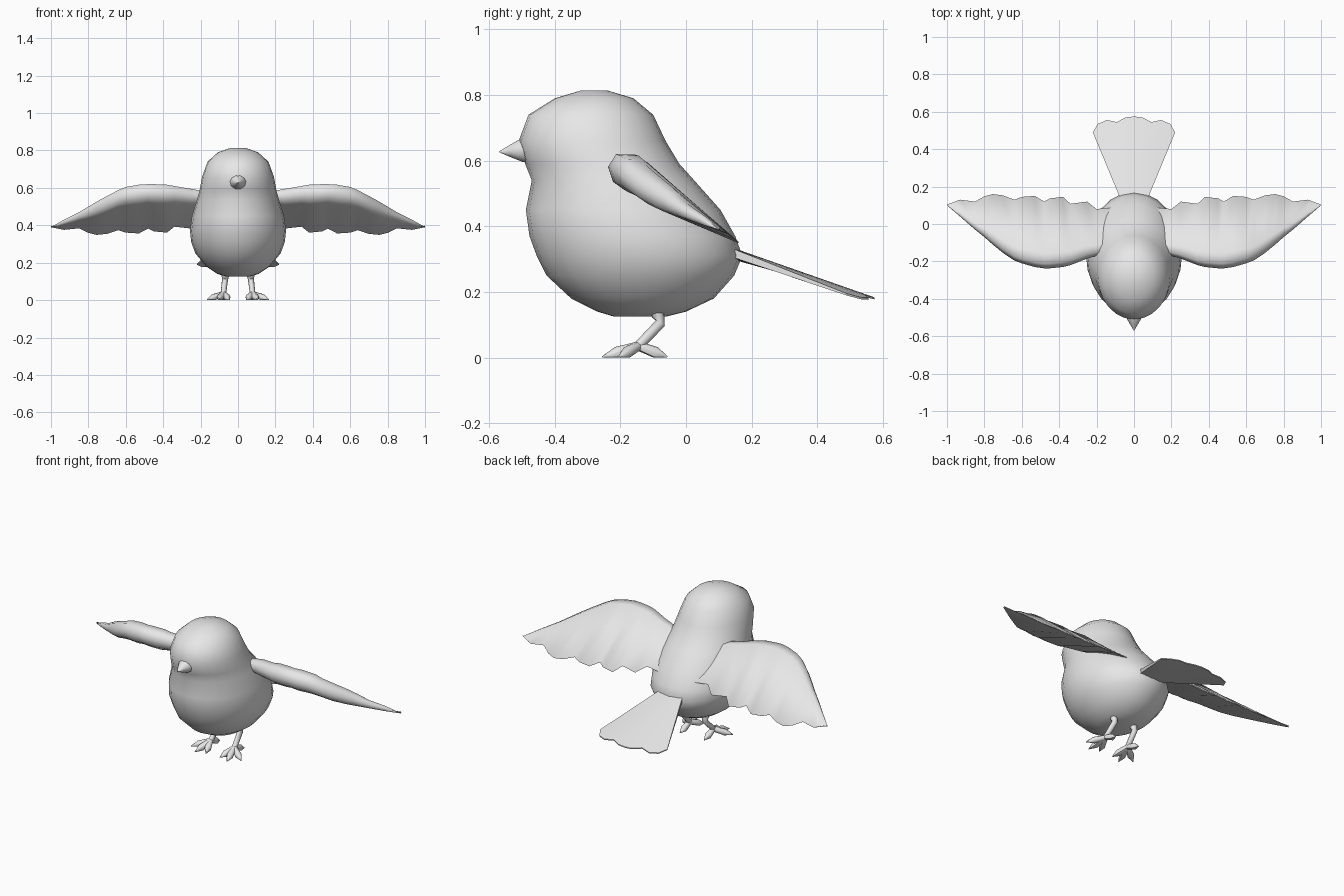
import bpy, bmesh, math
from mathutils import Vector

if "Cube" in bpy.data.objects:
    bpy.data.objects.remove(bpy.data.objects["Cube"])

grey = bpy.data.materials.new("light_grey")
grey.diffuse_color = (0.8, 0.8, 0.8, 1)
grey.use_nodes = True
grey.node_tree.nodes["Principled BSDF"].inputs["Base Color"].default_value = grey.diffuse_color


def loft(name, ring_sets, angle=45, mirror=False):
    """Skin one or more stacks of closed rings, with capped ends."""
    bm = bmesh.new()
    for rings in ring_sets:
        rows = [[bm.verts.new(p) for p in ring] for ring in rings]
        n = len(rows[0])
        for a, b in zip(rows, rows[1:]):
            for i in range(n):
                j = (i + 1) % n
                bm.faces.new((a[i], a[j], b[j], b[i]))
        bm.faces.new(rows[0])
        bm.faces.new(rows[-1])
    bmesh.ops.recalc_face_normals(bm, faces=bm.faces)
    mesh = bpy.data.meshes.new(name)
    bm.to_mesh(mesh)
    bm.free()
    ob = bpy.data.objects.new(name, mesh)
    bpy.context.collection.objects.link(ob)
    mesh.materials.append(grey)
    bpy.ops.object.select_all(action='DESELECT')
    ob.select_set(True)
    bpy.context.view_layer.objects.active = ob
    bpy.ops.object.shade_smooth_by_angle(angle=math.radians(angle))
    if mirror:
        ob.modifiers.new("mirror", 'MIRROR')
    return ob


def tube(path, radii, sides=8):
    """Rings along a path, kept above the ground."""
    pts = [Vector(p) for p in path]
    rings = []
    for i, p in enumerate(pts):
        d = (pts[min(i + 1, len(pts) - 1)] - pts[max(i - 1, 0)]).normalized()
        u = d.cross(Vector((1, 0, 0.01))).normalized() if abs(d.x) < 0.8 else d.cross(Vector((0, 0, 1))).normalized()
        v = d.cross(u)
        ring = []
        for k in range(sides):
            a = math.tau * k / sides
            q = p + radii[i] * (math.cos(a) * u + math.sin(a) * v)
            q.z = max(q.z, 0)
            ring.append(q)
        rings.append(ring)
    return rings


# Body and head: height, front y, back y, half width
BODY = [(0.125, -0.22, -0.06, 0.06), (0.14, -0.27, 0.0, 0.11),
        (0.18, -0.35, 0.085, 0.17), (0.25, -0.425, 0.147, 0.228),
        (0.31, -0.455, 0.172, 0.25), (0.37, -0.477, 0.15, 0.257),
        (0.45, -0.488, 0.105, 0.246), (0.54, -0.47, 0.025, 0.218),
        (0.59, -0.49, -0.02, 0.205), (0.66, -0.51, -0.062, 0.192),
        (0.74, -0.48, -0.10, 0.163), (0.79, -0.40, -0.16, 0.108),
        (0.814, -0.32, -0.24, 0.04)]
loft("body", [[[(w * math.sin(math.tau * k / 24),
                 (f + b) / 2 - (b - f) / 2 * math.cos(math.tau * k / 24), z)
                for k in range(24)] for z, f, b, w in BODY]], 60)

# Beak: cone with a slightly drooping tip
loft("beak", [[[(r * 1.1 * math.cos(math.tau * k / 10), y, z + r * math.sin(math.tau * k / 10))
                for k in range(10)]
               for y, z, r in ((-0.45, 0.634, 0.05), (-0.50, 0.633, 0.038), (-0.535, 0.63, 0.02), (-0.57, 0.627, 0.001))]], 50)

# Wings: x, leading edge y, top z, scalloped trailing edge y
WING = [(0.10, -0.15, 0.56, 0.09), (0.20, -0.17, 0.585, 0.08),
        (0.25, -0.185, 0.595, 0.12), (0.34, -0.22, 0.61, 0.108),
        (0.38, -0.23, 0.617, 0.145), (0.45, -0.237, 0.62, 0.137),
        (0.48, -0.237, 0.62, 0.12), (0.53, -0.23, 0.617, 0.15),
        (0.60, -0.21, 0.605, 0.145), (0.64, -0.195, 0.588, 0.13),
        (0.70, -0.155, 0.557, 0.153), (0.755, -0.11, 0.527, 0.16),
        (0.80, -0.07, 0.50, 0.148), (0.85, -0.03, 0.47, 0.12),
        (0.93, 0.04, 0.43, 0.13), (1.0, 0.10, 0.391, 0.104)]
wing = []
for x, lead, top, trail in WING:
    s = (trail - lead) / 0.375
    zt = 0.487 - 0.85 * trail
    wing.append([(x, lead, top - 0.04 * s), (x, lead + 0.025 * s, top),
                 (x, lead + 0.085 * s, top - 0.002 * s), (x, trail, zt + 0.003 * s),
                 (x, trail, zt - 0.003 * s), (x, lead + 0.05 * s, top - 0.11 * s),
                 (x, lead + 0.015 * s, top - 0.085 * s)])
loft("wing", [wing], 62, True)

# Tail: fan with arched section and scalloped end (fraction across, end y)
HALF = [(1.0, 0.49), (0.88, 0.535), (0.66, 0.556), (0.42, 0.545), (0.2, 0.57)]
FAN = [(-u, e) for u, e in HALF] + [(0, 0.575)] + [(u, e) for u, e in reversed(HALF)]
tail = []
for u, end in FAN:
    upper, lower = [], []
    for t in (0, 0.35, 0.7, 1):
        y = 0.08 + (end - 0.08) * t
        x = u * (0.05 + 0.17 * t)
        z = 0.325 - 0.35 * (y - 0.17) - 0.018 * t * u * u
        upper.append((x, y, z))
        lower.append((x, y, z - 0.034 * (1 - t) * (1 - 0.3 * u * u) - 0.006))
    tail.append(upper + lower[::-1])
loft("tail", [tail], 40)

# Legs: bent shank, three front toes and one back toe
hub = (0.078, -0.145, 0.035)
parts = [tube([(0.068, -0.09, 0.17), (0.068, -0.085, 0.125), (0.07, -0.078, 0.105), hub],
              [0.02, 0.019, 0.016, 0.015])]
for tx, ty in ((0.165, -0.205), (0.105, -0.255), (0.045, -0.235), (0.08, -0.057)):
    mid = (hub[0] + (tx - hub[0]) * 0.6, hub[1] + (ty - hub[1]) * 0.6, 0.014)
    parts.append(tube([hub, mid, (tx, ty, 0.002)], [0.014, 0.019, 0.002]))
loft("leg_and_foot", parts, 50, True)
